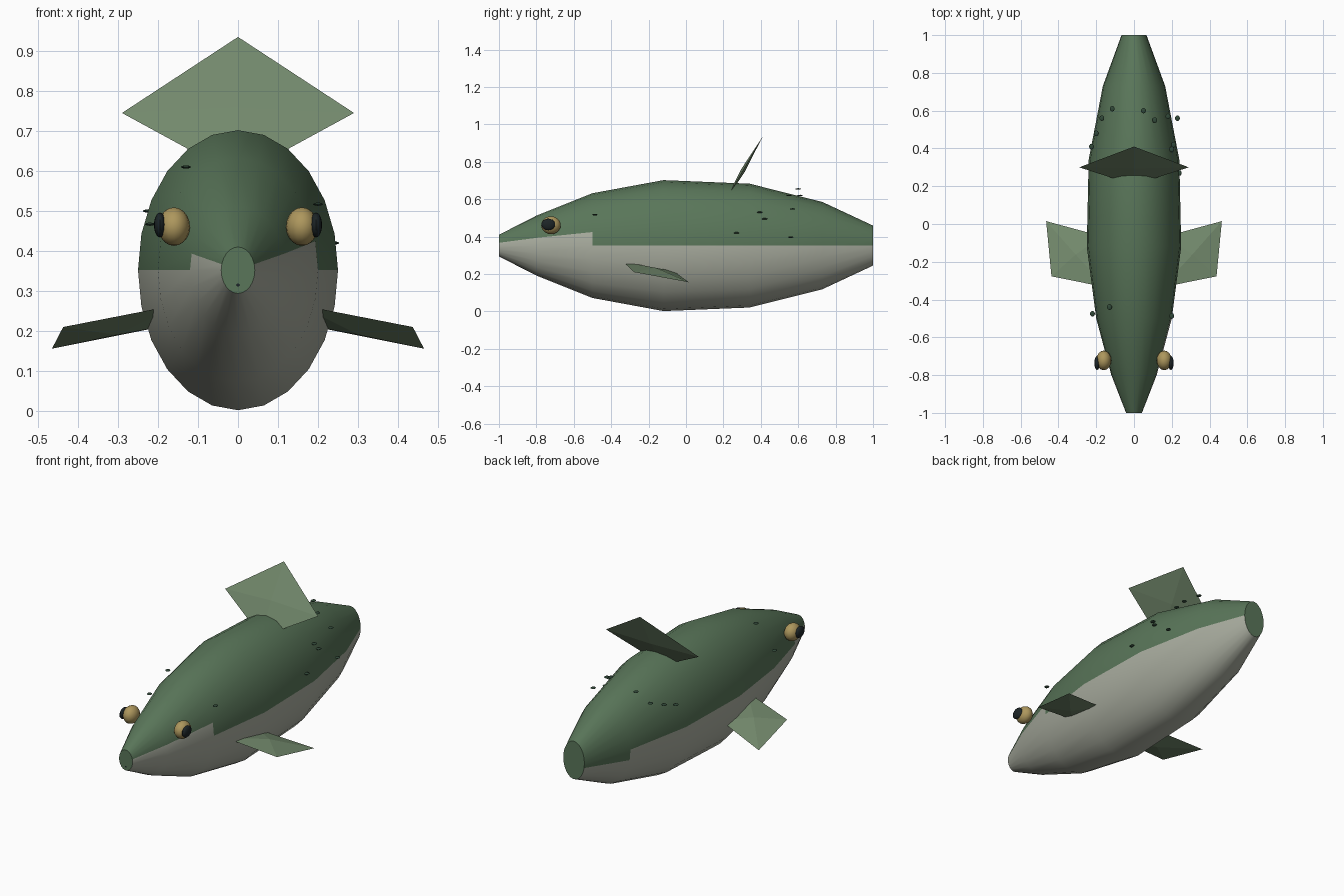
import bpy, bmesh, math
from mathutils import Vector

if "Cube" in bpy.data.objects:
    bpy.data.objects.remove(bpy.data.objects["Cube"])


def material(name, r, g, b):
    m = bpy.data.materials.new(name)
    m.diffuse_color = (r, g, b, 1)
    m.use_nodes = True
    m.node_tree.nodes["Principled BSDF"].inputs["Base Color"].default_value = m.diffuse_color
    return m


GREEN = material("back_green", 0.10, 0.18, 0.10)
PALE = material("belly_pale", 0.40, 0.42, 0.35)
FIN = material("fin_green", 0.17, 0.25, 0.15)
GOLD = material("eye_gold", 0.42, 0.31, 0.11)
BLACK = material("pupil_black", 0.012, 0.018, 0.02)
DARK = material("spot_dark", 0.03, 0.065, 0.04)


def finish(bm, name, mats, smooth_angle=None):
    bmesh.ops.recalc_face_normals(bm, faces=bm.faces)
    mesh = bpy.data.meshes.new(name)
    bm.to_mesh(mesh)
    bm.free()
    for m in mats:
        mesh.materials.append(m)
    ob = bpy.data.objects.new(name, mesh)
    bpy.context.collection.objects.link(ob)
    if smooth_angle:
        bpy.ops.object.select_all(action='DESELECT')
        bpy.context.view_layer.objects.active = ob
        ob.select_set(True)
        bpy.ops.object.shade_smooth_by_angle(angle=math.radians(smooth_angle))
    return ob


def ellipsoid(name, center, radii, mat, segments=16, rings=10):
    bm = bmesh.new()
    bmesh.ops.create_uvsphere(bm, u_segments=segments, v_segments=rings, radius=1)
    for v in bm.verts:
        v.co = Vector(a * r + c for a, r, c in zip(v.co, radii, center))
    return finish(bm, name, [mat], 40)


def fin(name, corners, thickness):
    # four-cornered blade, thickest in the middle
    pts = [Vector(c) for c in corners]
    mid = sum(pts, Vector()) / 4
    normal = (pts[2] - pts[0]).cross(pts[3] - pts[1]).normalized()
    bm = bmesh.new()
    rim = [bm.verts.new(p) for p in pts]
    for s in (1, -1):
        tip = bm.verts.new(mid + normal * thickness * s)
        for i in range(4):
            bm.faces.new((rim[i], rim[(i + 1) % 4], tip))
    return finish(bm, name, [FIN])


# Body: elliptical rings along y, given as (y, half width, half height)
ZC, N = 0.352, 24
RINGS = [(-1, .042, .058), (-.8, .12, .16), (-.5, .2, .28), (-.12, .25, .35),
         (.34, .24, .331), (.73, .165, .233), (1, .066, .107)]
bm = bmesh.new()
loops = []
for y, rx, rz in RINGS:
    loops.append([bm.verts.new((rx * math.cos(2 * math.pi * i / N), y,
                                ZC + rz * math.sin(2 * math.pi * i / N)))
                  for i in range(N)])
for k in range(len(loops) - 1):
    a, b = loops[k], loops[k + 1]
    for i in range(N):
        j = (i + 1) % N
        f = bm.faces.new((a[i], a[j], b[j], b[i]))
        # pale belly below the middle line, stepped near the ends
        pale = i >= N // 2
        if (i == 0 and k < 2) or (i == N // 2 - 1 and k == 0):
            pale = True
        if i == N // 2 and k == 5:
            pale = False
        f.material_index = int(pale)
bm.faces.new(loops[0])
bm.faces.new(loops[-1])
finish(bm, "body", [GREEN, PALE], 40)

# Dorsal fin
fin("dorsal_fin", [(0, .41, .935), (.29, .30, .745), (0, .207, .587), (-.29, .30, .745)], .012)

for side, s in (("right", 1), ("left", -1)):
    # Pectoral fins
    fin(side + "_pectoral_fin", [(s * .15, -.335, .266), (s * .437, -.277, .21),
                                 (s * .465, .015, .156), (s * .17, -.065, .215)], .022)
    # Eyes
    ellipsoid(side + "_eye", (s * .16, -.722, .461), (.04, .052, .048), GOLD)
    ellipsoid(side + "_pupil", (s * .195, -.736, .465), (.015, .037, .031), BLACK)

# Mouth
ellipsoid("mouth", (0, -.997, .315), (.009, .004, .007), BLACK, 8, 6)

# Spots scattered over the back
SPOTS = [(.2, -.487, .517), (-.22, -.475, .467), (-.13, -.44, .61),
         (.23, .56, .397), (.18, .57, .548), (.2, .395, .53), (.21, .42, .495),
         (.11, .55, .62), (.05, .6, .655), (.24, .27, .42),
         (-.115, .61, .62), (-.17, .56, .55), (-.2, .48, .52), (-.225, .41, .5)]
for i, p in enumerate(SPOTS):
    ellipsoid(f"spot_{i + 1}", p, (.013, .015, .004), DARK, 10, 6)
